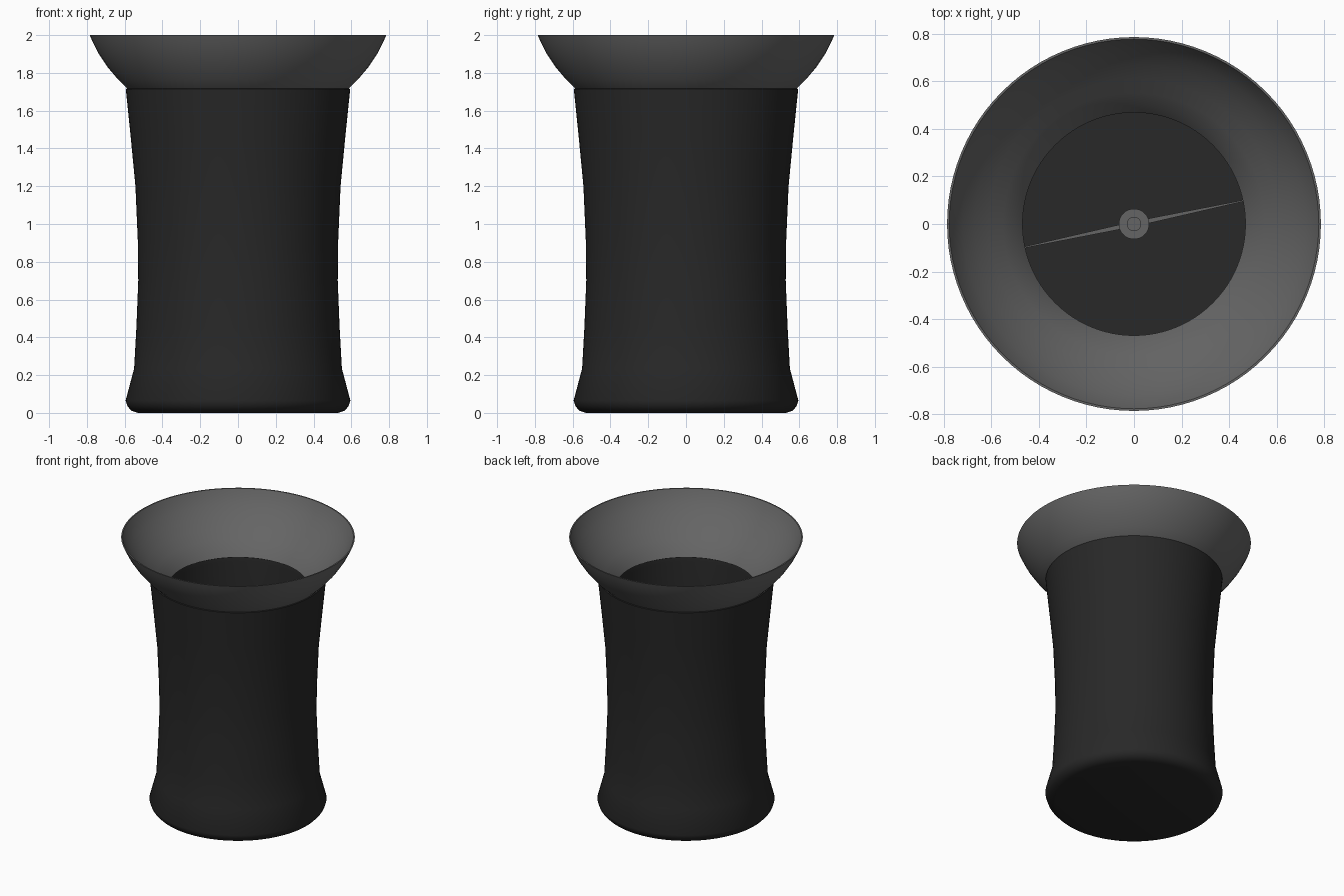
import bpy, bmesh, math

if "Cube" in bpy.data.objects:
    bpy.data.objects.remove(bpy.data.objects["Cube"])

def material(name, v):
    m = bpy.data.materials.new(name)
    m.diffuse_color = (v, v, v, 1)
    m.use_nodes = True
    m.node_tree.nodes["Principled BSDF"].inputs["Base Color"].default_value = m.diffuse_color
    return m

black = material("matte black", 0.021)
grey = material("dark grey", 0.13)

def lathe(name, profile, mat, angle=35, closed=False, sides=96):
    """Spin (radius, z) points round the z axis; radius 0 makes a pole."""
    bm = bmesh.new()
    rings = []
    for r, z in profile:
        if r == 0:
            rings.append([bm.verts.new((0, 0, z))] * sides)
        else:
            rings.append([bm.verts.new((r * math.cos(2 * math.pi * i / sides),
                                        r * math.sin(2 * math.pi * i / sides), z))
                          for i in range(sides)])
    pairs = list(zip(rings, rings[1:]))
    if closed:
        pairs.append((rings[-1], rings[0]))
    for a, b in pairs:
        for i in range(sides):
            j = (i + 1) % sides
            bm.faces.new(list(dict.fromkeys((a[i], a[j], b[j], b[i]))))
    bmesh.ops.recalc_face_normals(bm, faces=bm.faces)
    return finish(name, bm, mat, angle)

def finish(name, bm, mat, angle=35):
    mesh = bpy.data.meshes.new(name)
    bm.to_mesh(mesh)
    bm.free()
    mesh.materials.append(mat)
    ob = bpy.data.objects.new(name, mesh)
    bpy.context.collection.objects.link(ob)
    bpy.ops.object.select_all(action='DESELECT')
    ob.select_set(True)
    bpy.context.view_layer.objects.active = ob
    bpy.ops.object.shade_smooth_by_angle(angle=math.radians(angle))
    return ob

# Waisted hollow body: base, outer wall, top edge, bore, floor
FLOOR = 0.2
lathe("body", [(0, 0), (0.53, 0), (0.565, 0.012), (0.585, 0.035), (0.595, 0.065),
               (0.55, 0.235), (0.538, 0.45), (0.528, 0.7), (0.53, 0.9),
               (0.543, 1.2), (0.567, 1.45), (0.594, 1.715), (0.58, 1.72),
               (0.475, 1.63), (0.47, 1.6), (0.47, FLOOR), (0, FLOOR)], black)

# Flared mouth with a thin lip
lathe("flared_mouth", [(0.585, 1.715), (0.635, 1.765), (0.69, 1.83), (0.74, 1.905),
                       (0.77, 1.965), (0.785, 2.0), (0.776, 2.0),
                       (0.757, 1.96), (0.72, 1.905), (0.67, 1.845), (0.61, 1.785),
                       (0.55, 1.73), (0.50, 1.68), (0.468, 1.635)],
      grey, angle=50, closed=True)

# Hub on the floor with a small raised cap
lathe("hub", [(0, FLOOR), (0.064, FLOOR), (0.064, FLOOR + 0.04), (0.03, FLOOR + 0.04),
              (0.03, FLOOR + 0.06), (0, FLOOR + 0.06)], grey, sides=32)

# Narrow two-armed blade, tapering to the wall
bm = bmesh.new()
outline = [(-0.47, -0.003), (0, -0.011), (0.47, -0.003), (0.47, 0.003), (0, 0.011), (-0.47, 0.003)]
face = bm.faces.new([bm.verts.new((x, y, FLOOR + 0.01)) for x, y in outline])
ext = bmesh.ops.extrude_face_region(bm, geom=[face])
bmesh.ops.translate(bm, vec=(0, 0, 0.02),
                    verts=[g for g in ext["geom"] if isinstance(g, bmesh.types.BMVert)])
bmesh.ops.recalc_face_normals(bm, faces=bm.faces)
blade = finish("blade", bm, grey)
blade.rotation_euler.z = math.radians(12)
